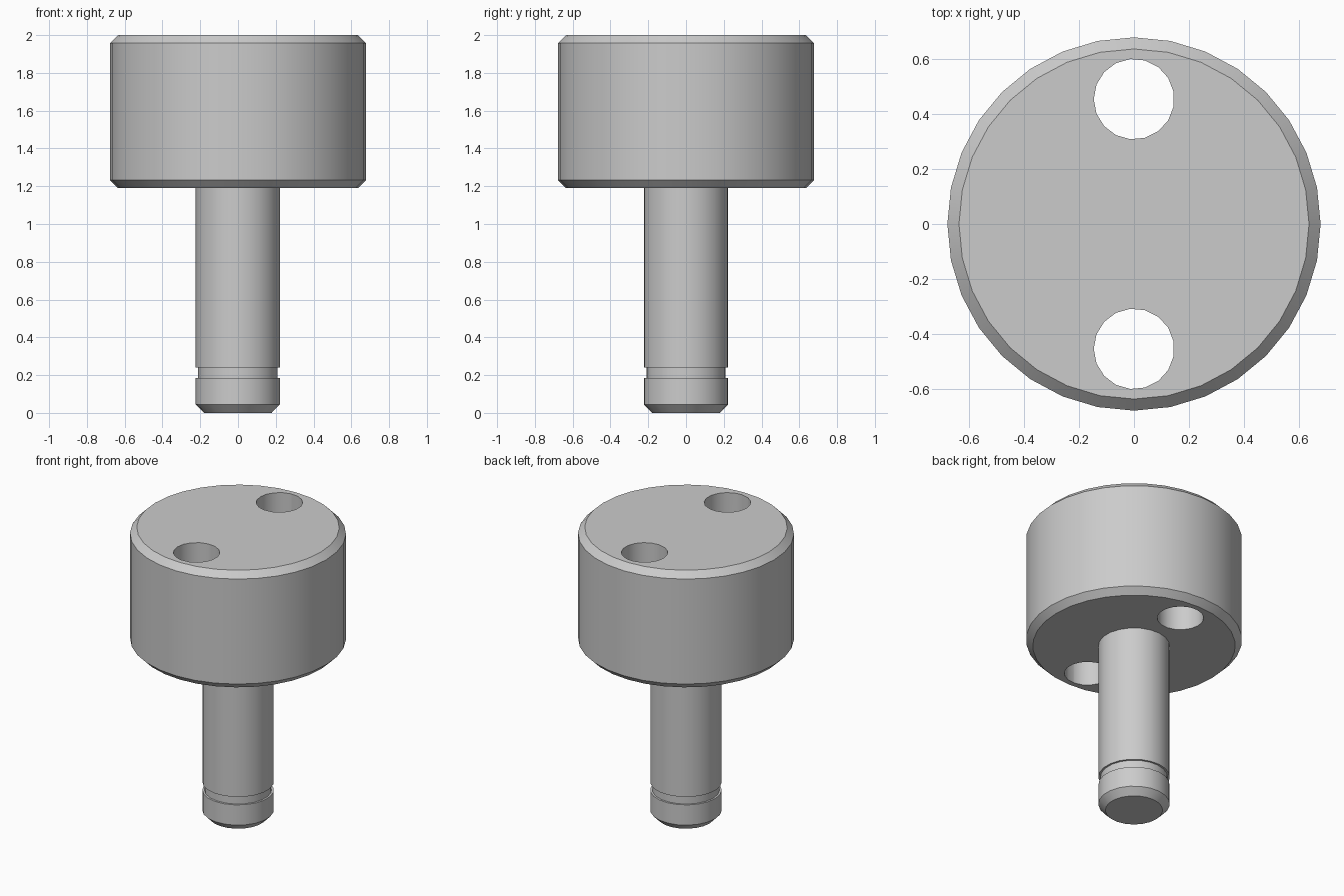
import bpy
import bmesh
from math import cos, sin, pi, radians

if "Cube" in bpy.data.objects:
    bpy.data.objects.remove(bpy.data.objects["Cube"])

STEEL = (0.6, 0.6, 0.6, 1.0)
steel = bpy.data.materials.new("grey_steel")
steel.use_nodes = True
steel.diffuse_color = STEEL
steel.node_tree.nodes["Principled BSDF"].inputs["Base Color"].default_value = STEEL


def lathe(name, profile, sides, location=(0, 0, 0)):
    """Turn a bottom-to-top (radius, height) profile into a capped solid."""
    bm = bmesh.new()
    angles = [pi + 2 * pi * i / sides for i in range(sides)]
    rings = [[bm.verts.new((r * cos(a), r * sin(a), z)) for a in angles]
             for r, z in profile]
    for low, high in zip(rings, rings[1:]):
        for i in range(sides):
            j = (i + 1) % sides
            bm.faces.new((low[i], low[j], high[j], high[i]))
    bm.faces.new(rings[0][::-1])
    bm.faces.new(rings[-1])
    mesh = bpy.data.meshes.new(name)
    bm.to_mesh(mesh)
    bm.free()
    mesh.materials.append(steel)
    obj = bpy.data.objects.new(name, mesh)
    obj.location = location
    bpy.context.collection.objects.link(obj)
    return obj


def smooth(obj):
    bpy.ops.object.select_all(action='DESELECT')
    obj.select_set(True)
    bpy.context.view_layer.objects.active = obj
    bpy.ops.object.shade_smooth_by_angle(angle=radians(30))


# Chamfered cylindrical head
head = lathe("head", [(0.635, 1.19), (0.677, 1.232), (0.677, 1.958), (0.635, 2.0)], 32)

# Two through holes, front and back
for side, y in (("front", -0.453), ("back", 0.453)):
    cutter = lathe(side + "_hole_cutter", [(0.146, 1.0), (0.146, 2.2)], 17, (0, y, 0))
    cut = head.modifiers.new(side + "_hole", 'BOOLEAN')
    cut.operation = 'DIFFERENCE'
    cut.solver = 'EXACT'
    cut.object = cutter
    bpy.context.view_layer.objects.active = head
    bpy.ops.object.modifier_apply(modifier=cut.name)
    bpy.data.objects.remove(cutter)
smooth(head)

# Shaft with chamfered tip and retaining ring groove
shaft = lathe("shaft", [(0.18, 0), (0.224, 0.045), (0.224, 0.185), (0.211, 0.185),
                        (0.211, 0.24), (0.224, 0.24), (0.224, 1.25)], 21)
smooth(shaft)
